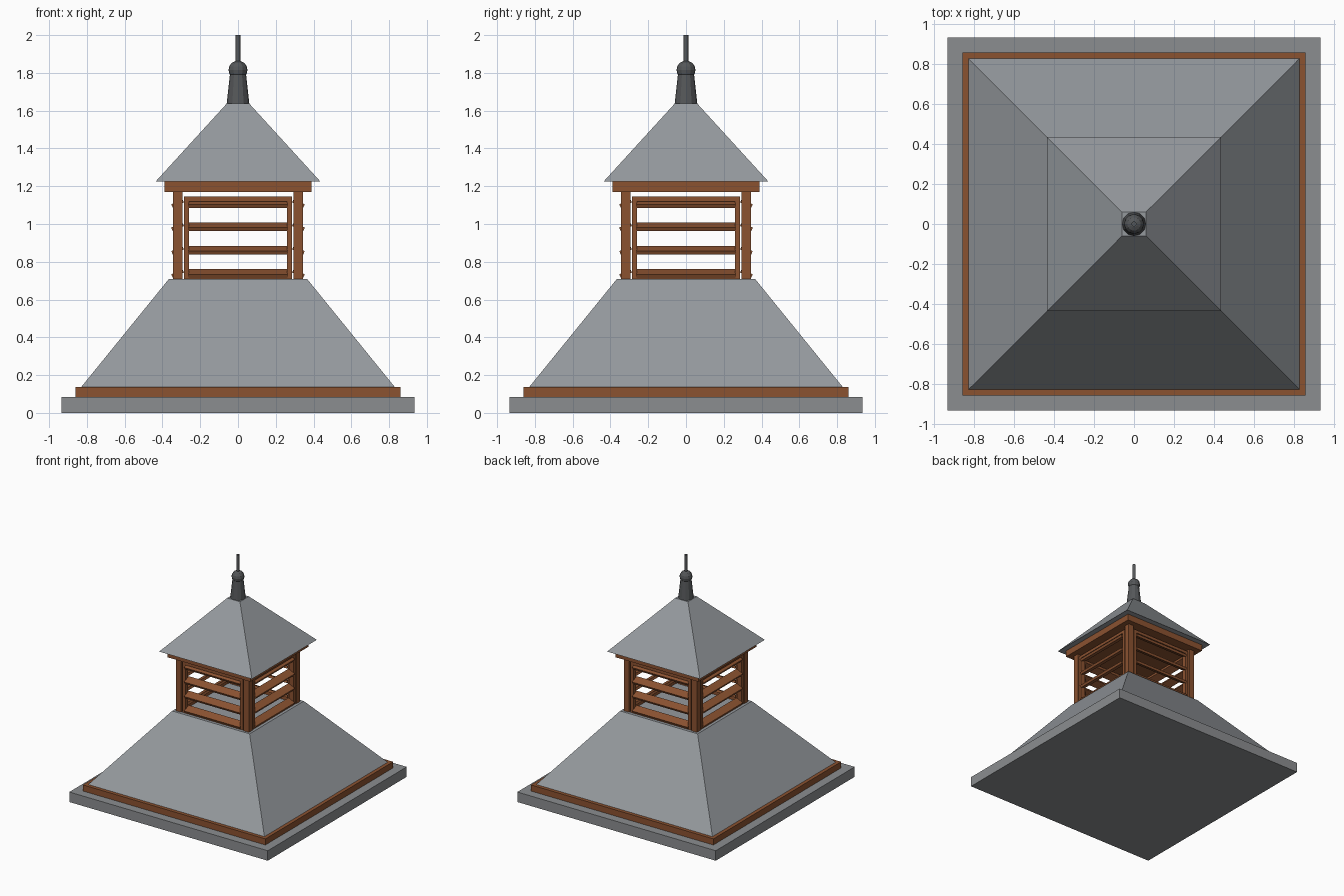
import bpy, math
from mathutils import Matrix, Vector

if "Cube" in bpy.data.objects:
    bpy.data.objects.remove(bpy.data.objects["Cube"])


def material(name, rgb):
    m = bpy.data.materials.new(name)
    m.diffuse_color = (*rgb, 1)
    m.use_nodes = True
    m.node_tree.nodes["Principled BSDF"].inputs["Base Color"].default_value = m.diffuse_color
    return m


SLAB = material("slab grey", (0.26, 0.27, 0.28))
ROOF = material("roof grey", (0.30, 0.32, 0.34))
WOOD = material("brown wood", (0.26, 0.085, 0.03))
METAL = material("dark metal", (0.09, 0.095, 0.10))


def mesh_object(name, verts, faces, mat):
    me = bpy.data.meshes.new(name)
    me.from_pydata(verts, [], faces)
    me.materials.append(mat)
    ob = bpy.data.objects.new(name, me)
    bpy.context.collection.objects.link(ob)
    return ob


def frustum(name, r0, r1, z0, z1, mat):
    """Square block between two heights, tapering from half-width r0 to r1."""
    corners = [(-1, -1), (1, -1), (1, 1), (-1, 1)]
    verts = [(x * r, y * r, z) for r, z in ((r0, z0), (r1, z1)) for x, y in corners]
    faces = [(3, 2, 1, 0), (4, 5, 6, 7)]
    faces += [(i, (i + 1) % 4, (i + 1) % 4 + 4, i + 4) for i in range(4)]
    return mesh_object(name, verts, faces, mat)


def box(name, centre, size, mat, tilt=0, turn=0):
    """Box tilted about x, placed, then swung round the z axis."""
    ob = frustum(name, 0.5, 0.5, -0.5, 0.5, mat)
    ob.data.transform(Matrix.Rotation(turn, 4, 'Z') @ Matrix.Translation(Vector(centre))
                      @ Matrix.Rotation(tilt, 4, 'X') @ Matrix.Diagonal((*size, 1)))
    return ob


def lathe(name, profile, sides, mat):
    """Solid of revolution from (radius, z) points, capped at both ends."""
    verts = [(r * math.cos(2 * math.pi * k / sides), r * math.sin(2 * math.pi * k / sides), z)
             for r, z in profile for k in range(sides)]
    faces = [(j * sides + k, j * sides + (k + 1) % sides,
              (j + 1) * sides + (k + 1) % sides, (j + 1) * sides + k)
             for j in range(len(profile) - 1) for k in range(sides)]
    faces += [tuple(range(sides))[::-1],
              tuple(range((len(profile) - 1) * sides, len(profile) * sides))]
    return mesh_object(name, verts, faces, mat)


# Stacked square body
frustum("base_slab", 0.935, 0.935, 0, 0.085, SLAB)
frustum("base_trim", 0.86, 0.86, 0.085, 0.137, WOOD)
frustum("lower_roof", 0.83, 0.365, 0.137, 0.71, ROOF)
frustum("top_beam", 0.39, 0.39, 1.17, 1.224, WOOD)
frustum("upper_roof", 0.437, 0.06, 1.224, 1.637, ROOF)

# Four sides of the lantern: post, louvre frame and tilted slats
for s, side in enumerate(("front", "right", "back", "left")):
    turn = s * math.pi / 2
    box(side + "_post", (-0.32, -0.32, 0.94), (0.05, 0.05, 0.46), WOOD, turn=turn)
    for x in (-0.272, 0.272):
        box(side + "_frame_stile", (x, -0.32, 0.9275), (0.026, 0.04, 0.435), WOOD, turn=turn)
    for z in (0.7225, 1.1325):
        box(side + "_frame_rail", (0, -0.32, z), (0.52, 0.04, 0.025), WOOD, turn=turn)
    for i in range(4):
        box(side + "_slat", (0, -0.32, 0.738 + i * 0.1235), (0.522, 0.065, 0.02),
            WOOD, tilt=math.radians(25), turn=turn)

# Finial with collar, ball and rod
lathe("finial_cone", [(0.06, 1.637), (0.042, 1.80)], 12, METAL)
lathe("finial_ball", [(0.03 + 0.0, 1.775), (0.046, 1.795), (0.05, 1.815), (0.046, 1.835),
                      (0.034, 1.853), (0.015, 1.862)], 12, METAL)
lathe("finial_rod", [(0.0125, 1.85), (0.0125, 2.0)], 12, METAL)
